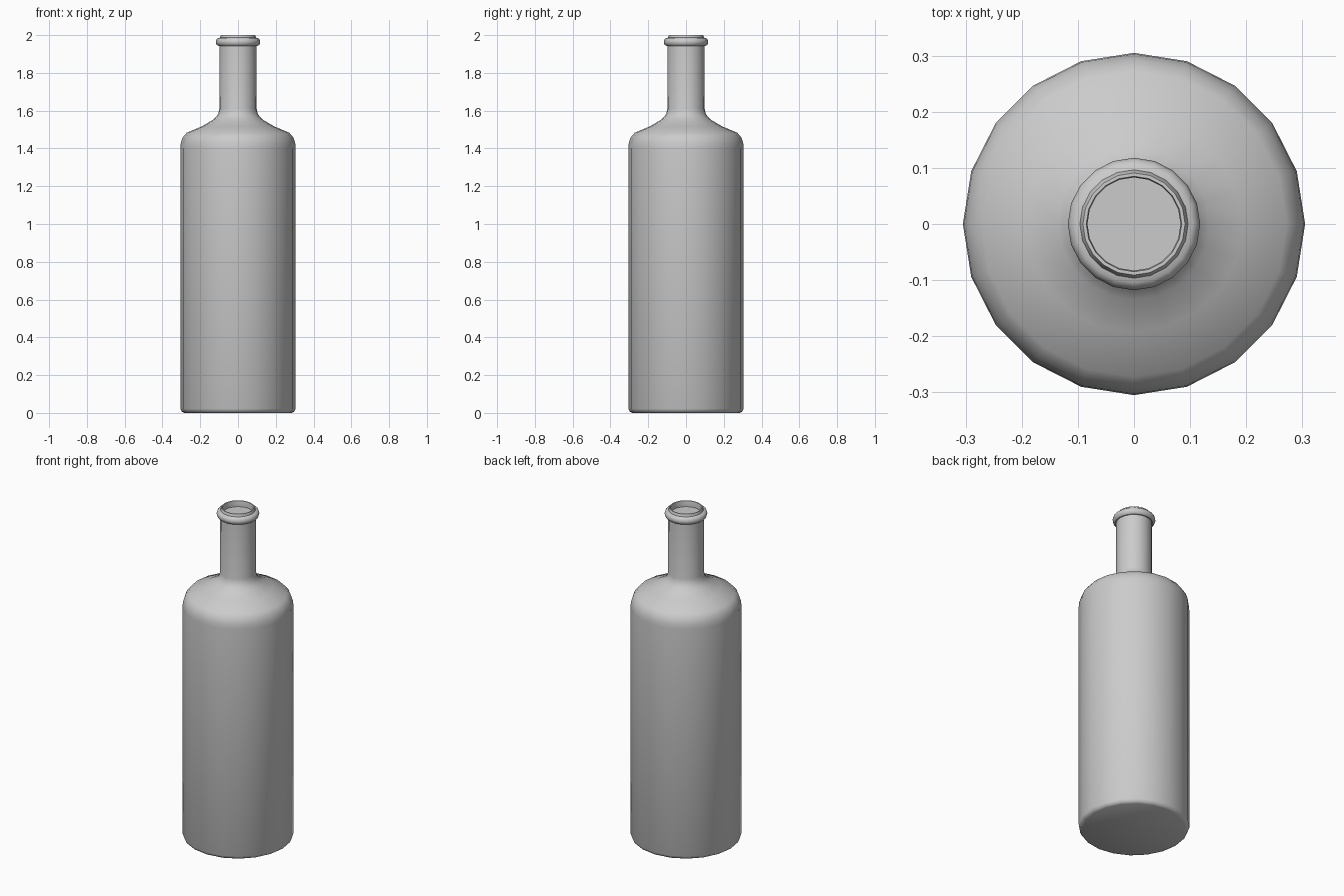
import bpy, bmesh, math

if "Cube" in bpy.data.objects:
    bpy.data.objects.remove(bpy.data.objects["Cube"])

SIDES = 20

def lathe(name, profile, closed=False):
    """Revolve an (r, z) profile around z; r = 0 makes a centre point."""
    bm = bmesh.new()
    rings = []
    for r, z in profile:
        if r == 0:
            rings.append([bm.verts.new((0, 0, z))] * SIDES)
        else:
            rings.append([bm.verts.new((r * math.cos(i * math.tau / SIDES),
                                        r * math.sin(i * math.tau / SIDES), z))
                          for i in range(SIDES)])
    pairs = list(zip(rings, rings[1:]))
    if closed:
        pairs.append((rings[-1], rings[0]))
    for a, b in pairs:
        for i in range(SIDES):
            j = (i + 1) % SIDES
            bm.faces.new(dict.fromkeys((a[i], a[j], b[j], b[i])))
    bmesh.ops.recalc_face_normals(bm, faces=bm.faces)
    me = bpy.data.meshes.new(name)
    bm.to_mesh(me)
    bm.free()
    ob = bpy.data.objects.new(name, me)
    bpy.context.collection.objects.link(ob)
    bpy.ops.object.select_all(action='DESELECT')
    ob.select_set(True)
    bpy.context.view_layer.objects.active = ob
    bpy.ops.object.shade_smooth_by_angle(angle=math.radians(40))
    return ob

# Bottle: base, body, shoulder, neck, rim and the shallow recess in the mouth
lathe("bottle", [
    (0, 0), (0.285, 0), (0.298, 0.007), (0.305, 0.022),
    (0.305, 1.40), (0.303, 1.428), (0.293, 1.458), (0.272, 1.483),
    (0.193, 1.516), (0.135, 1.55), (0.117, 1.566), (0.104, 1.585),
    (0.099, 1.61), (0.098, 1.95), (0.097, 1.985), (0.091, 2.0),
    (0.085, 2.0), (0.083, 1.99), (0.083, 1.965), (0, 1.965)])

# Rounded collar around the mouth
lathe("lip_ring", [
    (0.09, 1.945), (0.105, 1.943), (0.114, 1.950), (0.118, 1.964),
    (0.114, 1.978), (0.105, 1.985), (0.09, 1.987)], closed=True)
